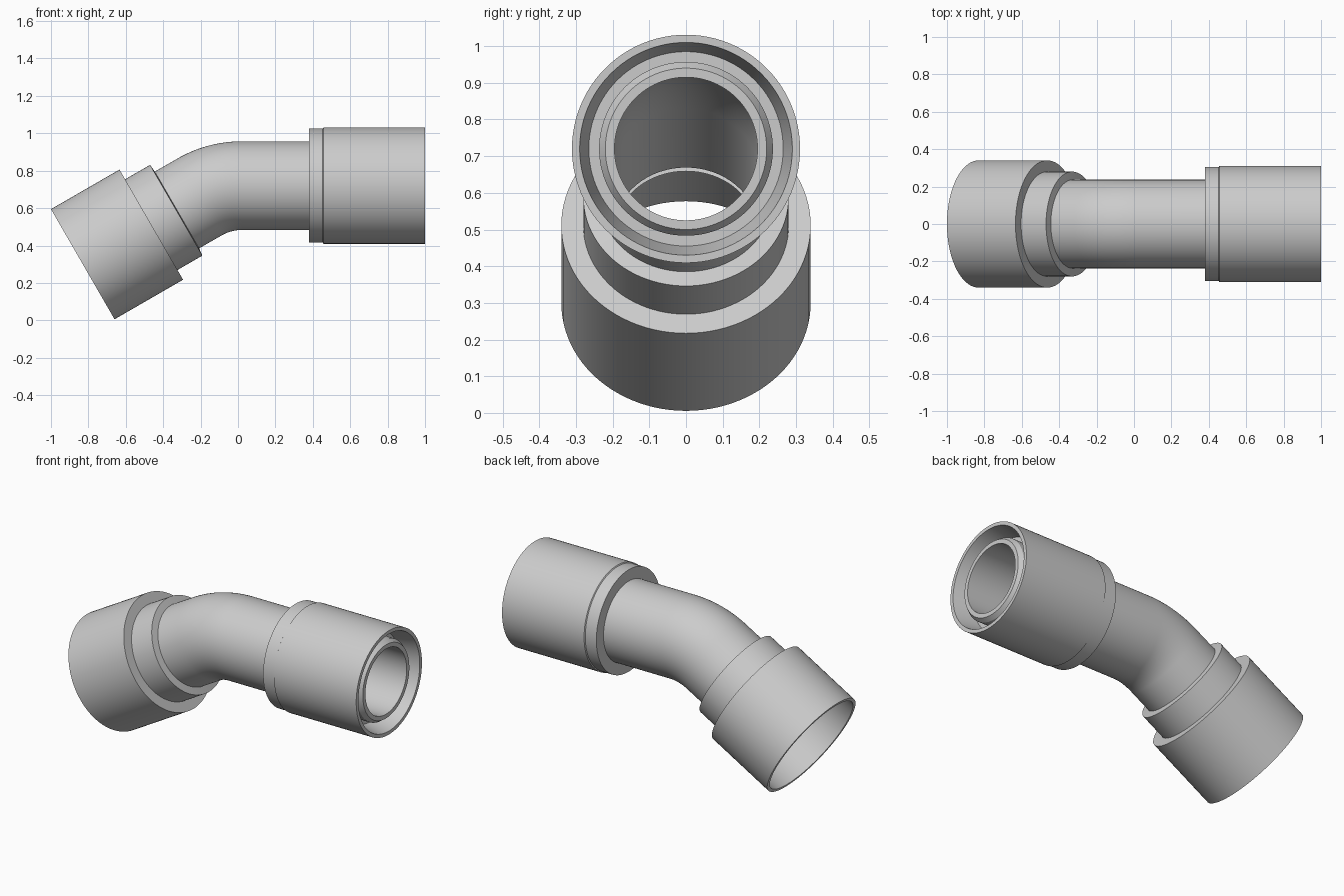
import bpy, bmesh, math
from mathutils import Vector

if "Cube" in bpy.data.objects:
    bpy.data.objects.remove(bpy.data.objects["Cube"])

SEG = 96
mat = bpy.data.materials.new("steel_grey")
mat.diffuse_color = (0.6, 0.6, 0.6, 1)
mat.use_nodes = True
mat.node_tree.nodes["Principled BSDF"].inputs["Base Color"].default_value = mat.diffuse_color

ANG = math.radians(30)
Y = Vector((0, 1, 0))
TILT = Vector((math.cos(ANG), 0, math.sin(ANG)))   # axis of the lower leg
LOW = Vector((-0.83, 0, 0.30))                     # mouth of the lower leg
X = Vector((1, 0, 0))
TOP = Vector((0, 0, 0.72))                         # upper leg axis at x = 0
BEND_R = 0.45
BEND_C = Vector((0.02, 0, 0.72 - BEND_R))


def leg(origin, axis, t, r):
    """Ring station: centre, axis, radius."""
    return origin + axis * t, axis, r


def skin(name, stations):
    """Closed loop of ring stations skinned into a hollow solid."""
    bm = bmesh.new()
    rings = []
    for c, axis, r in stations:
        up = axis.cross(Y)
        rings.append([bm.verts.new(c + r * (math.cos(a) * Y + math.sin(a) * up))
                      for a in (2 * math.pi * i / SEG for i in range(SEG))])
    for k, ring in enumerate(rings):
        nxt = rings[(k + 1) % len(rings)]
        for i in range(SEG):
            j = (i + 1) % SEG
            bm.faces.new((ring[i], ring[j], nxt[j], nxt[i]))
    bmesh.ops.recalc_face_normals(bm, faces=bm.faces)
    me = bpy.data.meshes.new(name)
    bm.to_mesh(me)
    bm.free()
    me.materials.append(mat)
    ob = bpy.data.objects.new(name, me)
    bpy.context.collection.objects.link(ob)
    bpy.ops.object.select_all(action='DESELECT')
    ob.select_set(True)
    bpy.context.view_layer.objects.active = ob
    bpy.ops.object.shade_smooth_by_angle(angle=math.radians(25))


def bend(r, n=20):
    """Stations of the 30 degree bend, lower leg to upper leg."""
    out = []
    for i in range(n + 1):
        a = ANG * (1 - i / n)
        c = BEND_C + BEND_R * Vector((-math.sin(a), 0, math.cos(a)))
        out.append((c, Vector((math.cos(a), 0, math.sin(a))), r))
    return out


# Bent pipe with a chamfered tip
outer = [leg(LOW, TILT, 0.40, 0.237)] + bend(0.237) + [
    leg(TOP, X, 0.955, 0.237), leg(TOP, X, 0.98, 0.22)]
inner = [leg(TOP, X, 0.98, 0.195)] + bend(0.195)[::-1] + [leg(LOW, TILT, 0.40, 0.195)]
skin("bent_pipe", outer + inner)

# Upper collar with tapered mouth
skin("upper_collar", [leg(TOP, X, t, r) for t, r in (
    (0.38, 0.23), (0.38, 0.305), (0.453, 0.305), (0.457, 0.311), (1.0, 0.311),
    (1.0, 0.29), (0.88, 0.265), (0.88, 0.23))])

# Lower swivel nut with shoulder
skin("lower_nut", [leg(LOW, TILT, t, r) for t, r in (
    (0, 0.32), (0, 0.34), (0.423, 0.34), (0.423, 0.28), (0.577, 0.28),
    (0.582, 0.23), (0.39, 0.23), (0.38, 0.195), (0.38, 0.32))])
